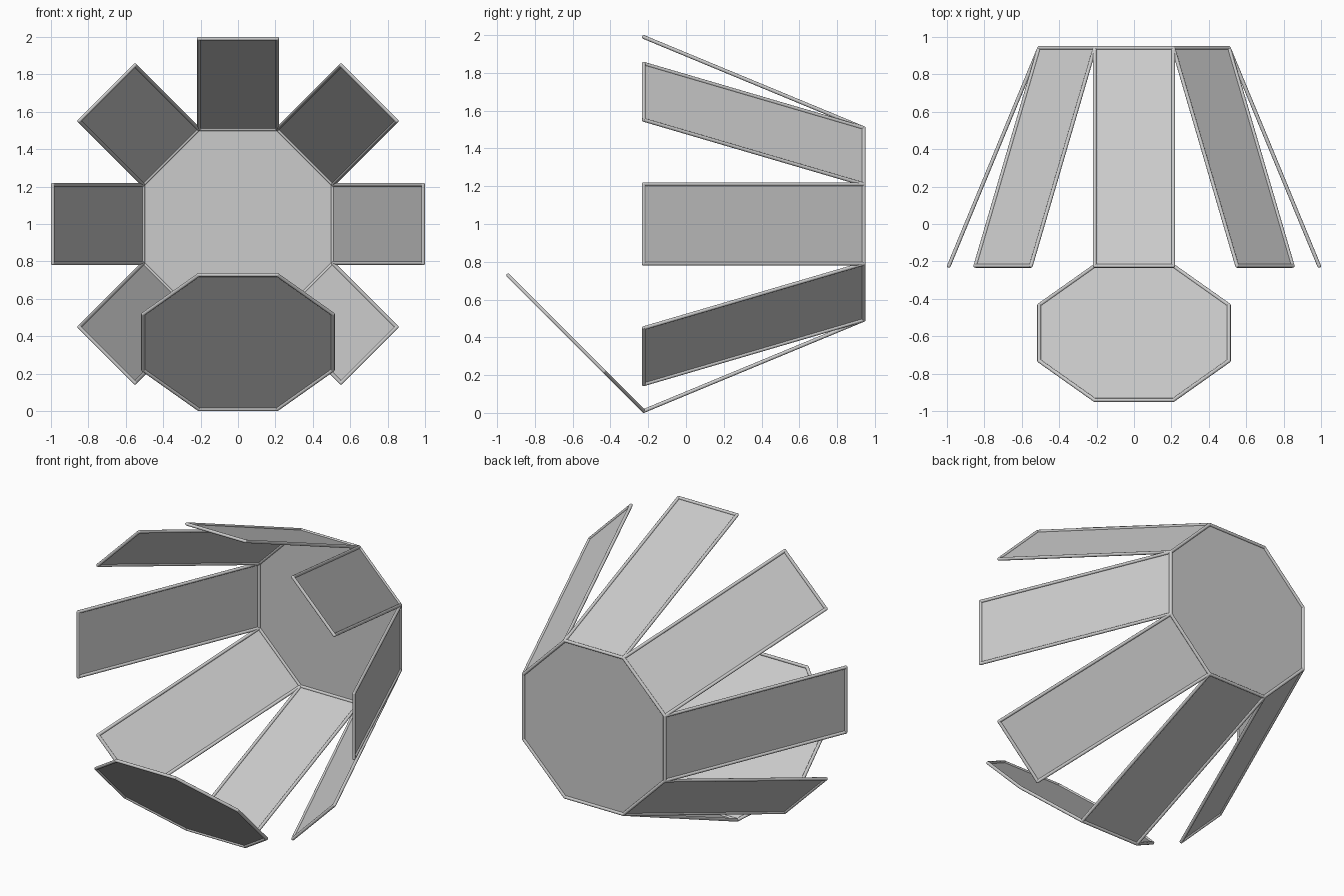
import bpy, bmesh
from math import sin, cos, tan, radians
from mathutils import Vector, Matrix

if "Cube" in bpy.data.objects:
    bpy.data.objects.remove(bpy.data.objects["Cube"])

R = 0.01                                  # radius of the edge rods
A = 0.4203                                # side of the octagon
AP = A / 2 / tan(radians(22.5))           # octagon apothem
L = 3 * A                                 # panel length
FLARE = radians(22.5)
Y_BACK = 0.941
CENTRE = Vector((0, Y_BACK, 1.0))

sheets, edges, corners = [], {}, {}


def key(v):
    return tuple(round(c, 4) for c in v)


def sheet(name, pts):
    """Flat panel; remembers its outline so shared edges get one rod."""
    me = bpy.data.meshes.new(name)
    me.from_pydata(pts, [], [range(len(pts))])
    bpy.context.collection.objects.link(bpy.data.objects.new(name, me))
    for p, q in zip(pts, pts[1:] + pts[:1]):
        corners[key(p)] = p
        edges[frozenset((key(p), key(q)))] = (p, q)


def octagon():
    rad = AP / cos(radians(22.5))
    return [Vector((rad * cos(radians(22.5 + 45 * i)), 0,
                    rad * sin(radians(22.5 + 45 * i)))) for i in range(8)]


# back octagon
sheet("back_octagon", [CENTRE + v for v in reversed(octagon())][::-1])

# eight flared side panels
far = AP + L * sin(FLARE)
y_front = -L * cos(FLARE)
for i in range(8):
    rot = Matrix.Rotation(radians(45 * i), 3, 'Y')
    quad = [(-A / 2, 0, -AP), (A / 2, 0, -AP), (A / 2, y_front, -far), (-A / 2, y_front, -far)]
    sheet(f"side_panel_{i + 1}", [CENTRE + rot @ Vector(p) for p in reversed(quad)])

# front octagon lid, hinged on the bottom panel and tilted 45 degrees
hinge = CENTRE + Vector((0, y_front, -far))
tilt = Matrix.Rotation(radians(45), 3, 'X')
sheet("front_lid", [hinge + tilt @ (v + Vector((0, 0, AP))) for v in octagon()])

# rounded rods along every edge, beads at every corner
bm = bmesh.new()
for p, q in edges.values():
    d = q - p
    m = Matrix.Translation((p + q) / 2) @ d.to_track_quat('Z', 'Y').to_matrix().to_4x4()
    bmesh.ops.create_cone(bm, cap_ends=True, segments=12, radius1=R, radius2=R,
                          depth=d.length, matrix=m)
for p in corners.values():
    bmesh.ops.create_uvsphere(bm, u_segments=12, v_segments=8, radius=R,
                              matrix=Matrix.Translation(p))
me = bpy.data.meshes.new("edge_rods")
bm.to_mesh(me)
bm.free()
rods = bpy.data.objects.new("edge_rods", me)
bpy.context.collection.objects.link(rods)
bpy.context.view_layer.objects.active = rods
rods.select_set(True)
bpy.ops.object.shade_smooth_by_angle(angle=radians(40))
